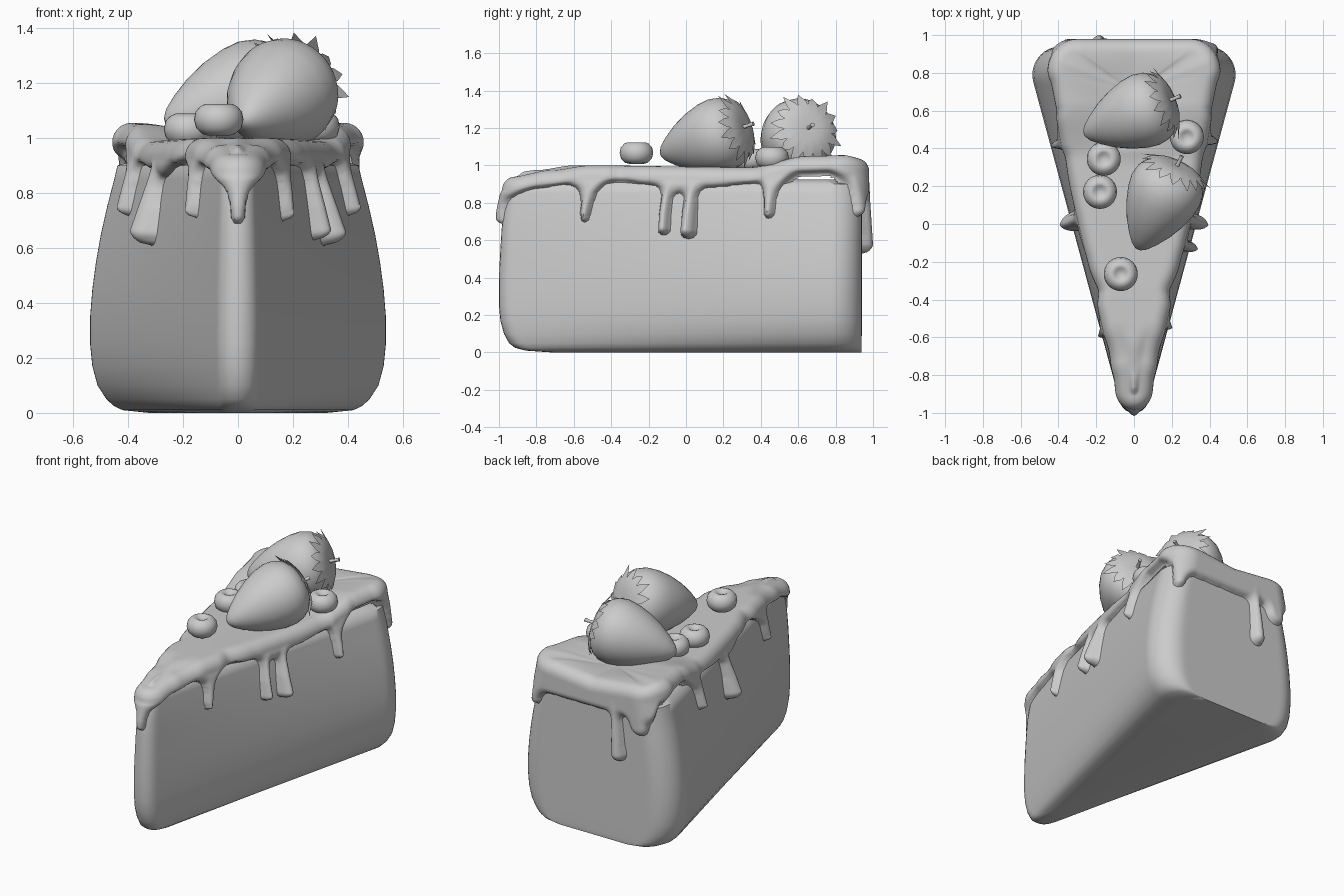
import bpy, bmesh, math
from mathutils import Vector

if "Cube" in bpy.data.objects:
    bpy.data.objects.remove(bpy.data.objects["Cube"])

N = 440


def lerp(table, x, k=1, smooth=False):
    """Interpolate column k of a table sorted by column 0."""
    if x <= table[0][0]:
        return table[0][k]
    for a, b in zip(table, table[1:]):
        if x <= b[0]:
            t = (x - a[0]) / (b[0] - a[0])
            if smooth:
                t = t * t * (3 - 2 * t)
            return a[k] + (b[k] - a[k]) * t
    return table[-1][k]


def finish(name, bm, angle=60):
    bmesh.ops.remove_doubles(bm, verts=bm.verts, dist=0.0003)
    bmesh.ops.recalc_face_normals(bm, faces=bm.faces)
    me = bpy.data.meshes.new(name)
    bm.to_mesh(me)
    bm.free()
    ob = bpy.data.objects.new(name, me)
    bpy.context.collection.objects.link(ob)
    bpy.ops.object.select_all(action='DESELECT')
    ob.select_set(True)
    bpy.context.view_layer.objects.active = ob
    bpy.ops.object.shade_smooth_by_angle(angle=math.radians(angle))
    return ob


def loft(bm, rows, keep=None):
    """Skin closed rings of points."""
    vs = [[bm.verts.new(p) for p in r] for r in rows]
    n = len(rows[0])
    for j in range(len(rows) - 1):
        for i in range(n):
            k = (i + 1) % n
            if keep is None or keep(i, k, j):
                bm.faces.new((vs[j][k], vs[j][i], vs[j + 1][i], vs[j + 1][k]))
    return vs


# rounded wedge outline, evenly resampled, clockwise from the back middle
def make_outline():
    low = math.degrees(math.atan(-0.27))
    half = [(0, 0.94)]
    for cx, cy, r, a0, a1 in ((0.388, 0.79, 0.15, 90, low), (0, -0.9225, 0.0775, low, -90)):
        for i in range(25):
            a = math.radians(a0 + (a1 - a0) * i / 24)
            half.append((cx + r * math.cos(a), cy + r * math.sin(a)))
    pts = [Vector(p) for p in half + [(-x, y) for x, y in reversed(half[:-1])]]
    acc = [0]
    for a, b in zip(pts, pts[1:]):
        acc.append(acc[-1] + (b - a).length)
    tx = [(s, p.x, p.y) for s, p in zip(acc, pts)]
    L = acc[-1]
    return [Vector((lerp(tx, L * i / N, 1), lerp(tx, L * i / N, 2))) for i in range(N)], L


OUT, PERIM = make_outline()
NRM = []
for i in range(N):
    d = OUT[(i + 1) % N] - OUT[i - 1]
    NRM.append(Vector((-d.y, d.x)).normalized())

# side profile of the sponge: z, width scale, length scale
PROFILE = [(0, .60, .85), (.01, .78, .925), (.025, .84, .955), (.05, .89, .972), (.1, .95, .986),
           (.17, .985, .996), (.25, 1, 1), (.35, 1, 1), (.45, .985, .999), (.55, .96, .996),
           (.65, .927, .993), (.75, .885, .988), (.85, .837, .976), (.9, .815, .962),
           (.95, .79, .94), (1.1, .74, .90)]


def surf(i, z):
    p = OUT[i]
    return Vector((p.x * lerp(PROFILE, z, 1), 0.92 + (p.y - 0.92) * lerp(PROFILE, z, 2)))


# sponge
rows = [[(*surf(i, r[0]), r[0]) for i in range(0, N, 2)] for r in PROFILE[:14]]
rows.append([(p[0] * .8, .3 + (p[1] - .3) * .9, .925) for p in rows[-1]])
bm = bmesh.new()
vs = loft(bm, rows)
bm.faces.new(vs[0])
bm.faces.new(vs[-1])
finish("cake_sponge", bm)

# icing: lower edge along the sides, rim height, and drips (x, y, end z, top radius, end radius, bulge)
EDGE = [(-1, .83), (-.85, .88), (-.7, .9), (-.58, .87), (-.42, .925), (-.25, .9), (-.06, .86),
        (.1, .885), (.38, .91), (.44, .88), (.6, .965), (.74, .97), (.86, .93), (.92, .83)]
TOPZ = [(-1, .94), (-.8, .975), (-.6, 1.0), (.3, .99), (.62, 1.05), (.85, 1.055), (1, 1.03)]
DRIPS = [(0, -1, .69, .06, .025, 0), (.18, -.55, .70, .05, .022, .01), (-.16, -.6, .71, .045, .022, .01),
         (.3, -.12, .63, .028, .034, .03), (.33, .01, .61, .028, .045, .05),
         (-.33, .01, .61, .035, .052, .05), (.45, .44, .72, .045, .025, .015),
         (-.45, .42, .72, .045, .025, .015), (.47, .92, .73, .08, .04, 0),
         (-.38, .94, .73, .09, .07, 0), (-.2, .94, .53, .032, .048, .02)]
DRIPS = [(min(range(N), key=lambda i: (OUT[i] - Vector(d[:2])).length), *d[2:]) for d in DRIPS]


def icing_field(i, z):
    """Signed depth inside the icing's outline, and extra bulge."""
    f, extra = z - lerp(EDGE, OUT[i].y, 1, True), 0
    for c, end, r0, r1, b in DRIPS:
        di = abs(i - c)
        ds = min(di, N - di) * PERIM / N
        if ds > .3:
            continue
        lo = end + r1
        zc = max(lo, min(1, z))
        t = min(1, (.92 - zc) / max(.01, .92 - lo)) if zc < .92 else 0
        g = r0 + (r1 - r0) * t - math.hypot(ds, z - zc)
        extra = max(extra, b * t * max(0, min(1, g / r1)) ** .5)
        k = .06
        h = max(k - abs(f - g), 0) / k
        f = max(f, g) + h * h * k / 4
    return f, extra


T, RIM = .04, .07
SIDE, ROUND, FLAT = 52, 7, 9
rows, depth = [], []
for j in range(SIDE + ROUND + FLAT):
    row, dep = [], []
    for i in range(N):
        zt = lerp(TOPZ, OUT[i].y, 1, True)
        if OUT[i].y > .85:
            zt -= .03 * max(0, 1 - abs(OUT[i].x) / .35)
        z0 = zt - RIM
        z = .48 + (z0 - .48) * min(1, j / (SIDE - 1))
        f, extra = icing_field(i, z)
        if f > 0:
            off = T * math.sqrt(1 - (1 - min(1, f / .045)) ** 2) + extra
        else:
            off = max(-.02, f)
        if j >= SIDE - 1:
            a = min(1, (j - SIDE + 1) / ROUND) * math.pi / 2
            off = max(off, .015) - RIM * (1 - math.cos(a))
            z = z0 + RIM * math.sin(a)
            f = 1
        p = surf(i, z0 if j >= SIDE - 1 else z) + NRM[i] * off
        if j >= SIDE + ROUND - 1:
            t = (j - SIDE - ROUND + 1) / FLAT
            yc = max(-.86, min(.7, p.y))
            p = p.lerp(Vector((0, yc)), t)
            s = t * t * (3 - 2 * t)
            z += (min(1.0, lerp(TOPZ, yc, 1, True)) - z) * s
        row.append((p.x, p.y, z))
        dep.append(f)
    rows.append(row)
    depth.append(dep)
bm = bmesh.new()
loft(bm, rows, lambda i, k, j: max(depth[j][i], depth[j][k], depth[j + 1][i], depth[j + 1][k]) > -.02)
finish("icing", bm, 80)


def lathe(bm, prof, n):
    return loft(bm, [[(r * math.cos(2 * math.pi * i / n), r * math.sin(2 * math.pi * i / n), z)
                      for i in range(n)] for z, r in prof])


def place(ob, tip, crown):
    d = Vector(crown) - Vector(tip)
    ob.location = tip
    ob.rotation_euler = d.to_track_quat('Z', 'Y').to_euler()


# strawberries: body from tip to crown, leaf collar and stem
BODY = [(0, 0), (.006, .02), (.025, .046), (.07, .082), (.14, .127), (.22, .165), (.3, .19), (.365, .199),
        (.42, .19), (.46, .168), (.49, .13), (.505, .08), (.508, .03), (.506, 0)]
for label, tip, crown in (("front", (.02, -.135, 1.06), (.22, .29, 1.2)),
                          ("back", (-.265, .475, 1.06), (.19, .655, 1.2))):
    bm = bmesh.new()
    lathe(bm, BODY, 40)
    place(finish(label + "_strawberry", bm), tip, crown)
    bm = bmesh.new()
    count = 15
    for i in range(count):
        a = 2 * math.pi * i / count
        c, s = math.cos(a), math.sin(a)
        reach = 1 + .08 * (i % 3 - 1)
        strip = []
        for r, z, w in ((.01, .513, .004), (.07, .517, .018), (.12, .506, .03),
                        (.158, .487, .025), (.2 * reach, .462, .0)):
            strip.append([bm.verts.new((r * c - q * w * s, r * s + q * w * c, z)) for q in (-1, 1)])
        for p, q in zip(strip, strip[1:]):
            bm.faces.new((p[0], p[1], q[1], q[0]))
    place(finish(label + "_strawberry_leaves", bm), tip, crown)
    bm = bmesh.new()
    lathe(bm, [(.5, .012), (.54, .009), (.572, .012), (.574, 0)], 10)
    place(finish(label + "_strawberry_stem", bm), tip, crown)

# round berries with a dimple on top
DIMPLE = [(-.05, 0), (-.058, .035), (-.052, .06), (-.03, .082), (0, .09), (.03, .084), (.05, .066),
          (.058, .048), (.054, .034), (.044, .022), (.04, 0)]
for i, p in enumerate([(-.07, -.265, 1.066), (-.18, .17, 1.03), (-.16, .345, 1.03), (.28, .46, 1.04)]):
    bm = bmesh.new()
    lathe(bm, DIMPLE, 32)
    finish(f"round_berry_{i + 1}", bm).location = p
